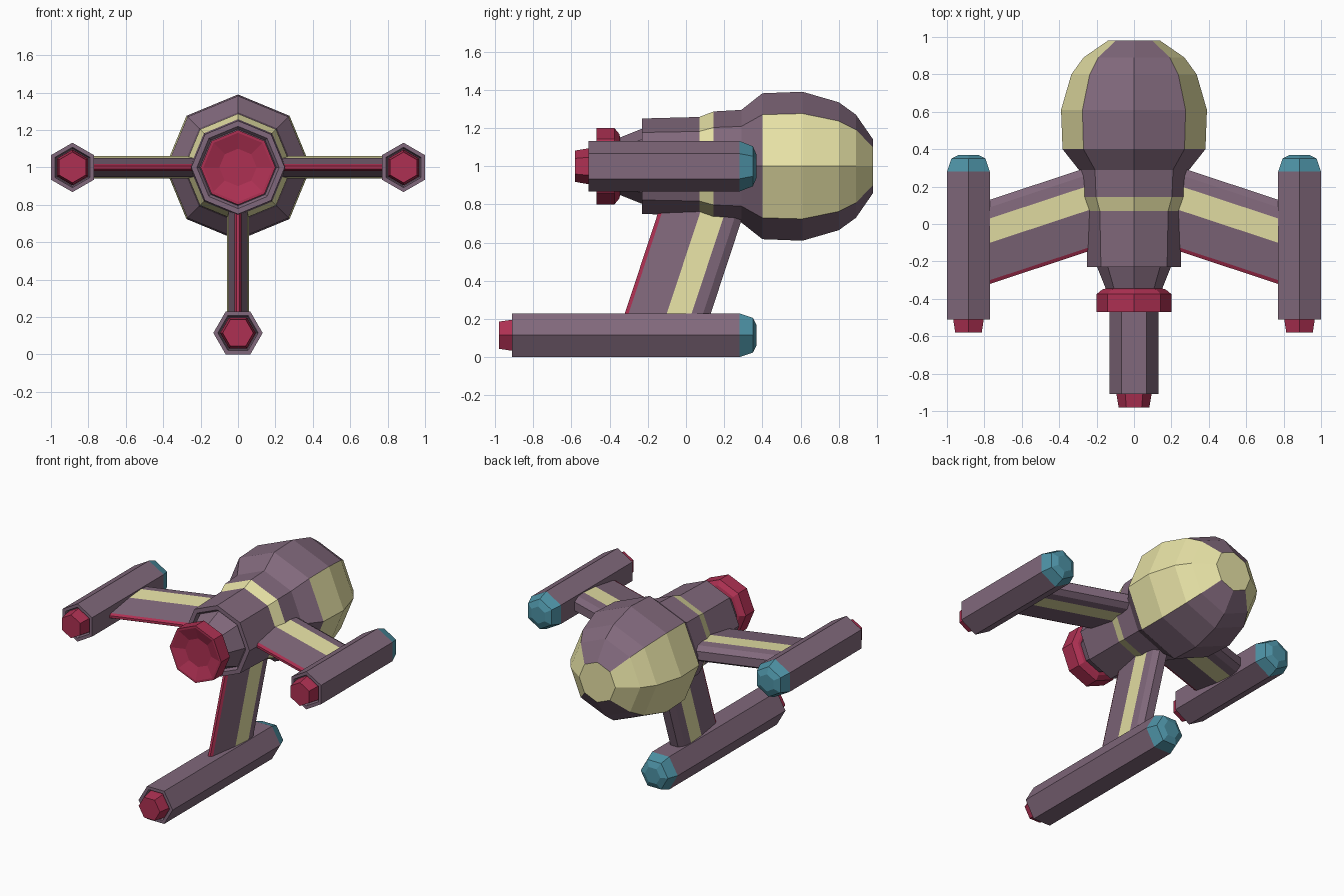
import bpy, bmesh
from math import cos, sin, pi, radians
from mathutils import Matrix, Vector

if "Cube" in bpy.data.objects:
    bpy.data.objects.remove(bpy.data.objects["Cube"])


def material(name, rgb):
    m = bpy.data.materials.new(name)
    m.diffuse_color = (*rgb, 1)
    m.use_nodes = True
    m.node_tree.nodes["Principled BSDF"].inputs["Base Color"].default_value = m.diffuse_color
    return m


PURPLE = material("purple", (0.22, 0.14, 0.20))
CREAM = material("cream", (0.80, 0.76, 0.38))
RED = material("red", (0.42, 0.03, 0.085))
TEAL = material("teal", (0.075, 0.29, 0.38))


def loft(name, rings, mats, pick=lambda band, side: 0, matrix=Matrix()):
    """Skin equal-length rings of points; pick(band, side) chooses the material slot.
    The end caps are reported as side -1."""
    bm = bmesh.new()
    rows = [[bm.verts.new(p) for p in ring] for ring in rings]
    n = len(rows[0])
    for b in range(len(rows) - 1):
        for s in range(n):
            t = (s + 1) % n
            f = bm.faces.new((rows[b][s], rows[b][t], rows[b + 1][t], rows[b + 1][s]))
            f.material_index = pick(b, s)
    for b, row in ((0, rows[0]), (len(rows) - 1, rows[-1])):
        bm.faces.new(row).material_index = pick(b, -1)
    bmesh.ops.transform(bm, matrix=matrix, verts=bm.verts)
    bmesh.ops.recalc_face_normals(bm, faces=bm.faces)
    me = bpy.data.meshes.new(name)
    bm.to_mesh(me)
    bm.free()
    for m in mats:
        me.materials.append(m)
    ob = bpy.data.objects.new(name, me)
    bpy.context.collection.objects.link(ob)
    return ob


def lathe(profile, sides, cx=0.0, cz=0.0, phase=0.0):
    """Rings about the y axis from (y, radius) pairs."""
    return [[Vector((cx + r * cos(phase + 2 * pi * i / sides), y,
                     cz + r * sin(phase + 2 * pi * i / sides)))
             for i in range(sides)] for y, r in profile]


UP = Matrix.Translation((0, 0, 1.0))

# Hull: bulbous nose, collar stripe, body and recessed tail cone
hull = [(0.98, 0.14), (0.89, 0.27), (0.80, 0.335), (0.61, 0.39), (0.40, 0.382),
        (0.29, 0.295), (0.145, 0.287), (0.07, 0.258), (-0.23, 0.25),
        (-0.23, 0.22), (-0.21, 0.205), (-0.36, 0.145)]


def hull_paint(band, side):
    if side == -1:
        return 1 if band == 0 else 0
    return 1 if (band < 4 and side in (0, 3, 4, 7)) or band == 6 else 0


loft("hull", lathe(hull, 8), [PURPLE, CREAM], hull_paint, UP)

# Main engine with a concave dish
engine = [(-0.34, 0.13), (-0.35, 0.17), (-0.375, 0.20), (-0.47, 0.20),
          (-0.47, 0.185), (-0.44, 0.10)]
loft("main_engine", lathe(engine, 8), [RED], matrix=UP)

# Pylon section (y at x = 0.77, half thickness), swept towards the tail
half = [(0.13, 0.03), (0.09, 0.055), (0.03, 0.06), (-0.10, 0.05),
        (-0.30, 0.018), (-0.32, 0.008)]
section = half + [(y, -z) for y, z in reversed(half)]


def pylon_ring(x):
    return [Vector((x, y + (0.77 - x) * 0.33, z)) for y, z in section]


def pylon_paint(band, side):
    return {2: 1, 8: 1, 4: 2, 5: 2, 6: 2}.get(side, 0)


# Three arms around the hull: right, bottom, left
for label, angle, tail in (("right", 0, -0.51), ("bottom", 90, -0.91), ("left", 180, -0.51)):
    place = UP @ Matrix.Rotation(radians(angle), 4, 'Y')
    loft(label + "_pylon", [pylon_ring(0.2), pylon_ring(0.785)],
         [PURPLE, CREAM, RED], pylon_paint, place)

    def pod(part, profile, mat):
        loft(label + "_" + part, lathe(profile, 6, 0.885, 0, pi / 2), [mat], matrix=place)

    # Pod body with recessed tail, nose cap and nozzle
    pod("pod", [(0.28, 0.132), (tail, 0.132), (tail, 0.108), (tail + 0.03, 0.10)], PURPLE)
    pod("pod_nose", [(0.28, 0.132), (0.35, 0.105), (0.37, 0.06)], TEAL)
    pod("pod_nozzle", [(tail + 0.03, 0.096), (tail, 0.094), (tail - 0.07, 0.082)], RED)
